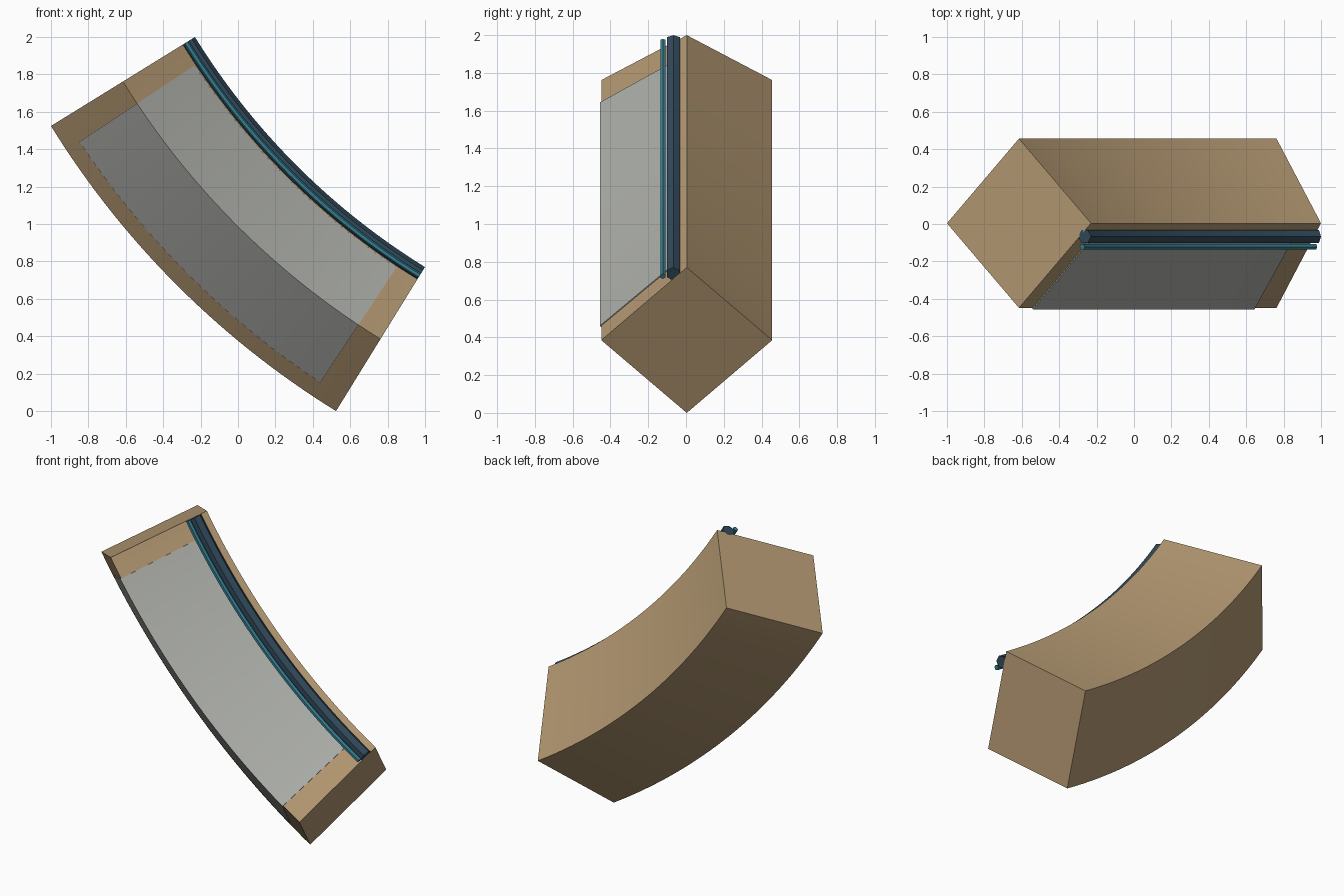
import bpy, bmesh, math

if "Cube" in bpy.data.objects:
    bpy.data.objects.remove(bpy.data.objects["Cube"])

# Arc frame: all parts are profiles swept about one centre in the XZ plane
CX, CZ = 2.986, 3.986
R_MID, HALF = 4.2325, 0.4525      # body centre radius, half size of diamond
Y0 = 0.004
SPAN = math.radians(13.3)


def material(name, rgb):
    m = bpy.data.materials.new(name)
    m.diffuse_color = (*rgb, 1)
    m.use_nodes = True
    m.node_tree.nodes["Principled BSDF"].inputs["Base Color"].default_value = m.diffuse_color
    return m


def sweep(name, profile, half_angle, mat, steps=40):
    """Sweep a closed (radius, y) profile along the arc and cap both ends."""
    bm = bmesh.new()
    rings = []
    for i in range(steps + 1):
        a = math.radians(45) + half_angle * (2 * i / steps - 1)
        rings.append([bm.verts.new((CX - r * math.cos(a), y, CZ - r * math.sin(a)))
                      for r, y in profile])
    n = len(profile)
    for p, q in zip(rings, rings[1:]):
        for k in range(n):
            bm.faces.new((p[k], p[(k + 1) % n], q[(k + 1) % n], q[k]))
    bm.faces.new(rings[0])
    bm.faces.new(rings[-1])
    bmesh.ops.recalc_face_normals(bm, faces=bm.faces)
    me = bpy.data.meshes.new(name)
    bm.to_mesh(me)
    bm.free()
    me.materials.append(mat)
    ob = bpy.data.objects.new(name, me)
    bpy.context.collection.objects.link(ob)
    bpy.context.view_layer.objects.active = ob
    ob.select_set(True)
    bpy.ops.object.shade_smooth_by_angle(angle=math.radians(30))
    ob.select_set(False)
    return ob


def ngon(r, y, radius, sides):
    return [(r + radius * math.cos(k * math.tau / sides),
             y + radius * math.sin(k * math.tau / sides)) for k in range(sides)]


tan = material("tan", (0.46, 0.32, 0.17))
grey = material("grey", (0.42, 0.43, 0.40))
navy = material("navy", (0.03, 0.065, 0.10))
teal = material("teal", (0.035, 0.20, 0.27))

# Curved diamond-section body
sweep("curved_body", ngon(R_MID, Y0, HALF, 4), SPAN, tan)

# Thin panel folded over the front ridge
reach = 0.37
def front(d, grow):
    return (R_MID + d, Y0 - (HALF + grow - abs(d)))
panel = [front(d, 0.008) for d in (-reach, 0, reach)] + \
        [front(d, -0.004) for d in (reach, 0, -reach)]
sweep("front_panel", panel, math.radians(11.4), grey)

# Rail along the inner edge, with a slim trim rod in front
sweep("inner_rail", ngon(3.82, -0.067, 0.04, 6), SPAN, navy)
sweep("rail_trim", ngon(3.835, -0.122, 0.016, 6), SPAN, teal)
